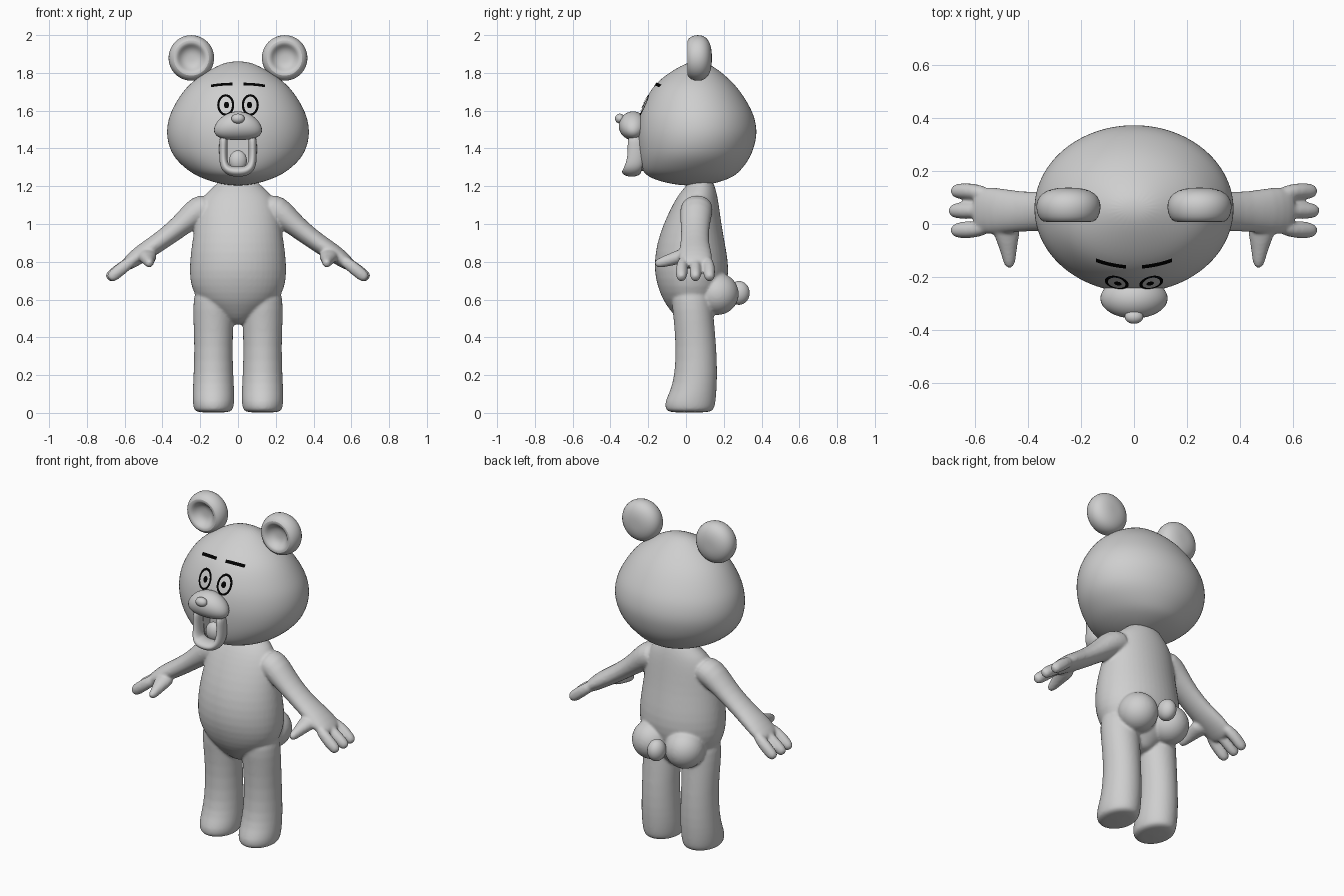
import bpy, bmesh, math
from mathutils import Vector, Matrix
from mathutils.bvhtree import BVHTree

if "Cube" in bpy.data.objects:
    bpy.data.objects.remove(bpy.data.objects["Cube"])

X, Y, Z = Vector((1, 0, 0)), Vector((0, 1, 0)), Vector((0, 0, 1))


def material(name, value):
    mat = bpy.data.materials.new(name)
    mat.use_nodes = True
    colour = (value, value, value, 1)
    mat.diffuse_color = colour
    mat.node_tree.nodes["Principled BSDF"].inputs["Base Color"].default_value = colour
    return mat


GREY = material("soft grey", 0.62)
BLACK = material("black", 0.0)


def loft(bm, rings, sides=24):
    """Skin a closed tube over rings given as (centre, first axis, second axis)."""
    loops = []
    for c, u, v in rings:
        angles = [math.tau * i / sides for i in range(sides)]
        loops.append([bm.verts.new(c + u * math.cos(a) + v * math.sin(a)) for a in angles])
    for a, b in zip(loops, loops[1:]):
        for i in range(sides):
            j = (i + 1) % sides
            bm.faces.new((a[i], a[j], b[j], b[i]))
    bm.faces.new(loops[0])
    bm.faces.new(loops[-1])


def upright(bm, sections, cx=0):
    """Stack of ovals: height, half width, front y, back y."""
    loft(bm, [(Vector((cx, (f + b) / 2, z)), X * w, Y * ((b - f) / 2))
              for z, w, f, b in sections])


def limb(bm, path, axis, sides=24):
    """Tube along a path of (point, radius along axis, radius across it)."""
    pts = [Vector(p[0]) for p in path]
    rings = []
    for i, (p, ra, rb) in enumerate(path):
        along = pts[min(i + 1, len(pts) - 1)] - pts[max(i - 1, 0)]
        across = along.cross(axis).normalized()
        rings.append((pts[i], axis * ra, across * rb))
    loft(bm, rings, sides)


def ball(bm, centre, scale):
    m = Matrix.Translation(centre) @ Matrix.Diagonal((*scale, 1))
    bmesh.ops.create_uvsphere(bm, u_segments=32, v_segments=20, radius=1, matrix=m)


def build(name, bm, mat=GREY, smooth=True):
    bmesh.ops.recalc_face_normals(bm, faces=bm.faces)
    mesh = bpy.data.meshes.new(name)
    bm.to_mesh(mesh)
    bm.free()
    mesh.materials.append(mat)
    obj = bpy.data.objects.new(name, mesh)
    bpy.context.collection.objects.link(obj)
    if smooth:
        shade(obj)
    return obj


def shade(obj):
    bpy.ops.object.select_all(action="DESELECT")
    obj.select_set(True)
    bpy.context.view_layer.objects.active = obj
    bpy.ops.object.shade_smooth_by_angle(angle=math.radians(50))


def bake(obj):
    """Replace the mesh by its modified result."""
    graph = bpy.context.evaluated_depsgraph_get()
    mesh = bpy.data.meshes.new_from_object(obj.evaluated_get(graph))
    obj.modifiers.clear()
    obj.data = mesh
    shade(obj)


def subdivide(obj, levels=2):
    mod = obj.modifiers.new("Subdivision", "SUBSURF")
    mod.levels = mod.render_levels = levels


# Body: torso, legs, arms and hands fused into one soft skin
bm = bmesh.new()
upright(bm, [(.465, .04, 0, .1), (.50, .09, -.05, .13), (.55, .16, -.09, .17),
             (.60, .217, -.125, .19), (.67, .252, -.152, .215), (.75, .26, -.17, .23),
             (.85, .253, -.165, .217), (.95, .237, -.14, .197), (1.05, .222, -.098, .182),
             (1.12, .2, -.062, .172), (1.17, .165, -.03, .162), (1.2, .125, 0, .152),
             (1.235, .1, .02, .14)])
for s in (1, -1):
    upright(bm, [(0, .088, -.092, .128), (.018, .106, -.11, .15), (.06, .111, -.114, .158),
                 (.11, .111, -.086, .162), (.2, .106, -.06, .167), (.35, .101, -.054, .162),
                 (.5, .108, -.066, .147), (.6, .108, -.08, .142), (.68, .09, -.06, .13)],
            cx=s * .13)
    ball(bm, (s * .11, .165, .63), (.112, .115, .112))
    limb(bm, [((s * .13, .06, 1.10), .085, .07), ((s * .21, .055, 1.075), .087, .08),
              ((s * .27, .05, 1.02), .081, .064), ((s * .34, .048, .962), .074, .054),
              ((s * .43, .046, .895), .076, .05), ((s * .51, .05, .845), .088, .048),
              ((s * .57, .05, .80), .09, .04), ((s * .60, .05, .775), .078, .03)], Y)
    for y, reach in ((.124, 0), (.05, .008), (-.024, 0)):
        limb(bm, [((s * .54, .05 + (y - .05) * .8, .82), .026, .028),
                  ((s * .60, y, .778), .031, .034),
                  ((s * (.655 + reach), y, .732), .031, .034),
                  ((s * (.674 + reach), y, .716), .026, .028),
                  ((s * (.684 + reach), y, .708), .015, .016)], Y, 16)
    limb(bm, [((s * .485, .02, .84), .06, .04), ((s * .48, -.04, .825), .05, .038),
              ((s * .475, -.09, .808), .034, .032), ((s * .47, -.135, .795), .026, .028),
              ((s * .47, -.158, .79), .018, .02), ((s * .47, -.165, .788), .01, .01)], X, 16)
body = build("body", bm, smooth=False)
subdivide(body, 1)
remesh = body.modifiers.new("Fuse", "REMESH")
remesh.mode = "VOXEL"
remesh.voxel_size = .0075
soften = body.modifiers.new("Soften", "SMOOTH")
soften.factor = .5
soften.iterations = 8
bake(body)

# Tail
bm = bmesh.new()
ball(bm, (0, .28, .635), (.05, .057, .063))
build("tail", bm)

# Head with the mouth hollow cut into it
bm = bmesh.new()
upright(bm, [(1.203, .04, -.02, .09), (1.22, .13, -.12, .175), (1.248, .205, -.2, .25),
             (1.28, .265, -.235, .29), (1.345, .338, -.252, .34), (1.41, .37, -.26, .365),
             (1.48, .383, -.263, .38), (1.55, .374, -.254, .37), (1.61, .352, -.238, .348),
             (1.70, .298, -.197, .293), (1.765, .233, -.143, .235), (1.83, .128, -.045, .155),
             (1.862, .05, .03, .09)])
head = build("head", bm)
subdivide(head)
bm = bmesh.new()
hollow = Matrix.Translation((0, -.29, 1.37)) @ Matrix.Diagonal((.112, .2, .16, 1))
bmesh.ops.create_cube(bm, size=1, matrix=hollow)
cutter = build("mouth_cutter", bm, smooth=False)
cutter.hide_render = True
cut = head.modifiers.new("Mouth", "BOOLEAN")
cut.operation = "DIFFERENCE"
cut.object = cutter
bake(head)
bpy.data.objects.remove(cutter)

# Ears: round cushions with a dished front
for s, side in ((1, "left"), (-1, "right")):
    bm = bmesh.new()
    profile = [(.02, .137), (.06, .134), (.1, .118), (.12, .09), (.124, .06), (.115, .024),
               (.094, .005), (.074, .01), (.06, .03), (.04, .044), (.015, .048)]
    loft(bm, [(Vector((s * .247, y, 1.879)), X * r, Z * r) for r, y in profile])
    subdivide(build(side + "_ear", bm), 1)

# Muzzle, drooping at the cheeks, and nose
bm = bmesh.new()
ball(bm, (0, -.28, 1.52), (.127, .076, .076))
for v in bm.verts:
    v.co.z -= 1.4 * v.co.x ** 2
build("muzzle", bm)
bm = bmesh.new()
ball(bm, (0, -.35, 1.558), (.035, .026, .026))
build("nose", bm)

# Jaw: a rounded lip hanging under the muzzle
half = [((.076, -.272, 1.47), .04, .024), ((.078, -.265, 1.40), .043, .022),
        ((.078, -.268, 1.34), .045, .022), ((.07, -.28, 1.30), .049, .025),
        ((.042, -.287, 1.28), .051, .028)]
flipped = [((-p[0], p[1], p[2]), a, b) for p, a, b in reversed(half)]
bm = bmesh.new()
limb(bm, half + [((0, -.288, 1.276), .052, .028)] + flipped, Y, 16)
subdivide(build("jaw", bm), 2)

# Tongue
bm = bmesh.new()
ball(bm, (0, -.232, 1.335), (.047, .035, .055))
build("tongue", bm)

# Painted eyes and brows, laid on the head as thin plates
bm = bmesh.new()
bm.from_mesh(head.data)
surface = BVHTree.FromBMesh(bm)
bm.free()


def on_head(bm, x, z):
    hit = surface.ray_cast(Vector((x, -1, z)), Y)[0]
    return bm.verts.new(hit - Y * .005)


def band(bm, rows, closed):
    a, b = [[on_head(bm, x, z) for x, z in row] for row in rows]
    for i in range(len(a) - (0 if closed else 1)):
        j = (i + 1) % len(a)
        bm.faces.new((a[i], a[j], b[j], b[i]))


def oval(cx, cz, w, h):
    return [(cx + w * math.cos(math.tau * i / 32), cz + h * math.sin(math.tau * i / 32))
            for i in range(32)]


for s, side in ((1, "left"), (-1, "right")):
    bm = bmesh.new()
    band(bm, (oval(s * .065, 1.63, .045, .057), oval(s * .065, 1.63, .033, .045)), True)
    build(side + "_eye_outline", bm, BLACK)
    bm = bmesh.new()
    bm.faces.new([on_head(bm, x, z) for x, z in oval(s * .061, 1.63, .014, .017)])
    build(side + "_pupil", bm, BLACK)
    bm = bmesh.new()
    steps = [i / 12 for i in range(13)]
    rows = [[(s * (.03 + .113 * t), 1.741 - .01 * t * t + e) for t in steps]
            for e in (-.007, .007)]
    band(bm, rows, False)
    build(side + "_brow", bm, BLACK)
